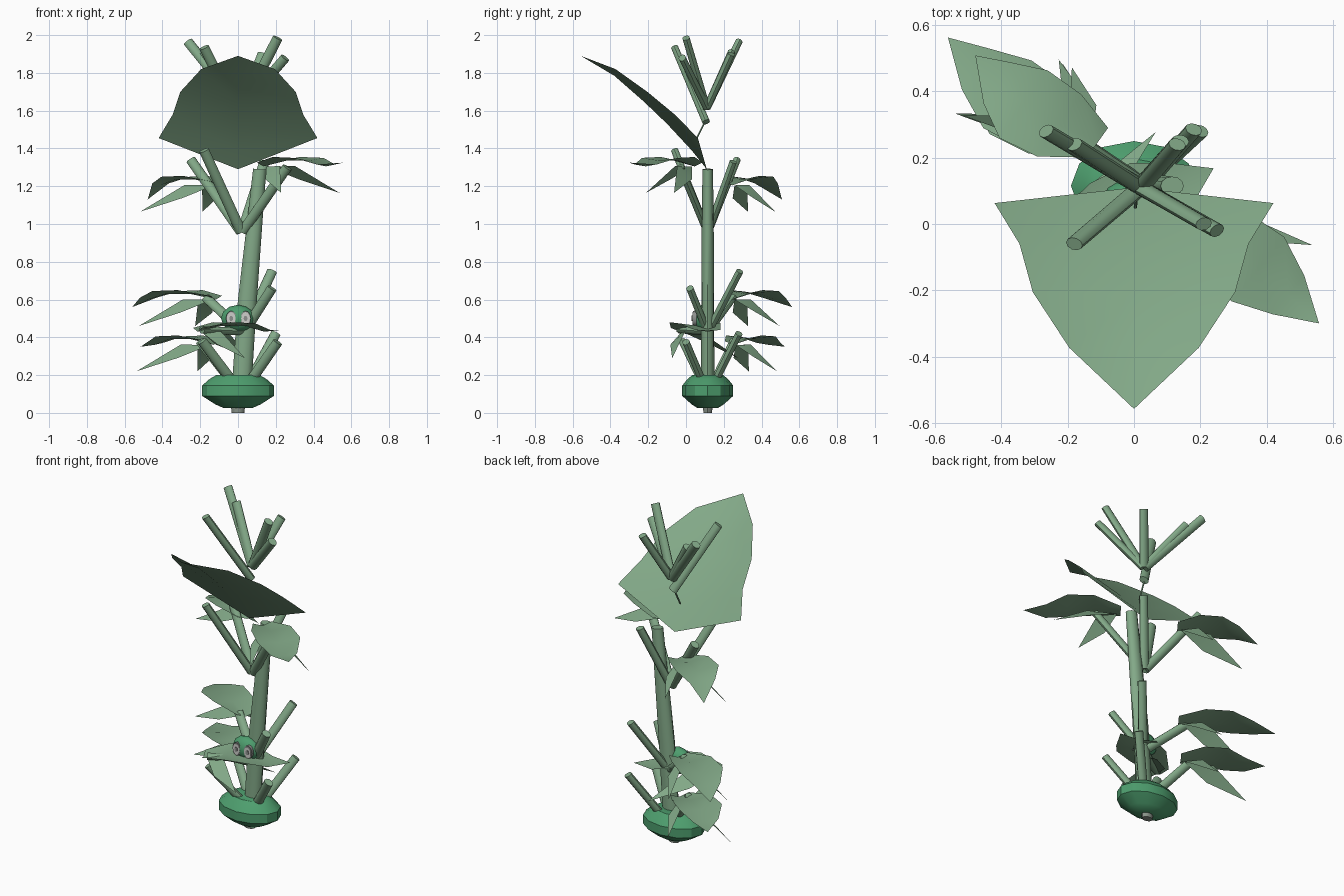
import bpy, bmesh, math
from mathutils import Vector

if "Cube" in bpy.data.objects:
    bpy.data.objects.remove(bpy.data.objects["Cube"])


def material(name, rgb):
    m = bpy.data.materials.new(name)
    m.diffuse_color = (*rgb, 1)
    m.use_nodes = True
    m.node_tree.nodes["Principled BSDF"].inputs["Base Color"].default_value = m.diffuse_color
    return m


LEAF = material("leaf_green", (0.225, 0.395, 0.245))
STALK = material("stalk_green", (0.225, 0.395, 0.245))
BULB = material("bulb_green", (0.075, 0.34, 0.155))
GREY = material("root_grey", (0.25, 0.29, 0.25))
WHITE = material("eye_white", (0.62, 0.62, 0.6))
DARK = material("eye_grey", (0.27, 0.28, 0.27))


def mesh_object(name, verts, faces, mat, angle=None):
    me = bpy.data.meshes.new(name)
    me.from_pydata([tuple(v) for v in verts], [], faces)
    bm = bmesh.new()
    bm.from_mesh(me)
    bmesh.ops.remove_doubles(bm, verts=bm.verts, dist=0.0005)
    bmesh.ops.recalc_face_normals(bm, faces=bm.faces)
    bm.to_mesh(me)
    bm.free()
    me.materials.append(mat)
    ob = bpy.data.objects.new(name, me)
    bpy.context.collection.objects.link(ob)
    if sum(f.normal.z * f.area for f in me.polygons) < -1e-4:
        me.flip_normals()
    if angle:
        bpy.context.view_layer.objects.active = ob
        ob.select_set(True)
        bpy.ops.object.shade_smooth_by_angle(angle=math.radians(angle))
        ob.select_set(False)
    return ob


def tube(name, rings, mat, sides=10, angle=None):
    """Capped tube; rings are (centre, radius_a, radius_b) across the tube's direction."""
    axis = (Vector(rings[-1][0]) - Vector(rings[0][0])).normalized()
    b = axis.cross(Vector((1, 0, 0))).normalized()
    a = b.cross(axis).normalized()
    verts, faces = [], []
    for c, ra, rb in rings:
        for i in range(sides):
            t = 2 * math.pi * i / sides
            verts.append(Vector(c) + a * ra * math.cos(t) + b * rb * math.sin(t))
    for r in range(len(rings) - 1):
        for i in range(sides):
            j = (i + 1) % sides
            faces.append((r * sides + i, r * sides + j, (r + 1) * sides + j, (r + 1) * sides + i))
    faces.append(tuple(reversed(range(sides))))
    faces.append(tuple(range((len(rings) - 1) * sides, len(rings) * sides)))
    return mesh_object(name, verts, faces, mat, angle)


def leaf(name, base, direction, stations):
    """Cupped blade; stations are (along_mid, z_mid, along_rim, half_width, z_rim, sideways)."""
    base = Vector(base)
    u = Vector((*direction, 0)).normalized()
    p = Vector((-u.y, u.x, 0))
    up = Vector((0, 0, 1))
    verts, faces = [], []
    for am, zm, ar, h, zr, s in stations:
        verts += [base + u * ar + p * (s + h) + up * zr,
                  base + u * am + p * s + up * zm,
                  base + u * ar + p * (s - h) + up * zr]
    for r in range(len(stations) - 1):
        k = 3 * r
        faces += [(k, k + 3, k + 4, k + 1), (k + 1, k + 4, k + 5, k + 2)]
    mesh_object(name, verts, faces, LEAF, 60)


def frond(name, base, direction, droop, size=1.0, bend=1.0):
    """One broad blade with a hanging pointed leaflet on each side."""
    rows = [(0.0, 0.0, 0.055, 0.02, 0.0), (0.15, 0.03, 0.115, 0.05, 0.025),
            (0.30, 0.03, 0.125, 0.045, 0.035), (0.42, 0.0, 0.075, 0.01, 0.028),
            (0.545, droop, 0.0, droop, 0.0)]
    leaf(name + "_blade", base, direction,
         [(a * size, zm, a * size, h, zr, s * bend) for a, zm, h, zr, s in rows])
    u = Vector((*direction, 0)).normalized()
    p = Vector((-u.y, u.x, 0))
    for side, along, out in (("left", 0.38, 0.17), ("right", 0.235 * size, -0.14)):
        b = Vector(base) + u * 0.02
        tip = Vector(base) + u * along + p * out + Vector((0, 0, -0.14))
        # outer edge hangs lower than the inner one
        flat = (tip - b).cross(Vector((0, 0, 1))).normalized() * 0.04
        if flat.dot(p) * out < 0:
            flat = -flat
        flat.z = -0.035
        mid = b.lerp(tip, 0.42) + Vector((0, 0, 0.025))
        mesh_object(name + "_leaflet_" + side, [b, mid + flat, tip, mid - flat, mid],
                    [(0, 4, 1), (1, 4, 2), (2, 4, 3), (3, 4, 0)], LEAF, 60)


# Bulb at the foot, wider across than deep, with a short root
CY = 0.115
tube("bulb", [((0, CY, z), r, r * 0.71) for z, r in
              ((0.025, 0.075), (0.045, 0.12), (0.09, 0.19), (0.145, 0.19), (0.18, 0.15), (0.2, 0.115))],
     BULB, 12, 33)
tube("root", [((0, CY, 0), 0.033, 0.024), ((0, CY, 0.04), 0.038, 0.027)], GREY, 10, 40)

# Leaning trunk
tube("trunk", [((0.02, CY, 0.15), 0.052, 0.035), ((0.05, CY, 0.6), 0.05, 0.034),
               ((0.083, CY, 0.95), 0.042, 0.032), ((0.115, CY, 1.29), 0.035, 0.028)], STALK, 12, 40)

# Tiers of stalks fanned around the trunk: base point, then stalk tips
TIERS = {
    "foot": ((0.02, 0.115, 0.17), [(0.21, 0, 0.375), (-0.2, 0.25, 0.38), (-0.19, -0.02, 0.38), (0.2, 0.28, 0.42)]),
    "lower": ((0.03, 0.115, 0.43), [(0.18, 0.02, 0.66), (-0.17, 0.25, 0.61), (-0.19, -0.03, 0.44), (0.18, 0.285, 0.75)]),
    "upper": ((0.02, 0.115, 0.96), [(0.26, -0.03, 1.3), (-0.25, 0.27, 1.34), (-0.18, -0.06, 1.39), (0.14, 0.25, 1.33)]),
    "crown": ((0.02, 0.11, 1.62), [(0.25, -0.02, 1.88), (0.21, 0.0, 1.985), (-0.265, 0.28, 1.965),
                                   (-0.18, 0.24, 1.91), (-0.18, -0.06, 1.935), (0.13, 0.24, 1.9)]),
}
for tier, (base, tips) in TIERS.items():
    base = Vector(base)
    for n, tip in enumerate(tips):
        tip = Vector(tip)
        start = base + Vector((tip.x - base.x, tip.y - base.y, 0)) * (0.25 if tier == "foot" else 0.02)
        if tier == "crown" and n == 4:
            start.z = 1.54
        tube(f"{tier}_stalk_{n + 1}", [(start, 0.028, 0.021), (tip, 0.027, 0.02)], STALK, 10, 40)

# Fronds carried by the stalks
OUT_LEFT = (-0.448, 0.32)
frond("foot_frond", (-0.13, 0.25, 0.36), OUT_LEFT, -0.01, 0.87)
frond("lower_frond", (-0.117, 0.245, 0.60), OUT_LEFT, -0.04)
frond("upper_left_frond", (-0.11, 0.245, 1.205), OUT_LEFT, -0.075, 0.83)
frond("upper_right_frond", (0.135, 0.045, 1.305), (0.775, -0.632), 0.02, 1.0, 0.3)
frond("front_frond", (-0.215, -0.03, 0.43), (0.92, 0.40), 0.01, 0.91, -0.3)

# Large cupped leaf leaning forward, with a thin stem to the crown
leaf("great_leaf", (0, 0.11, 0), (0, -1), [
    (0.0, 1.29, 0.0, 0.0, 1.29, 0),
    (0.08, 1.39, 0.047, 0.42, 1.455, 0),
    (0.21, 1.53, 0.17, 0.345, 1.58, 0),
    (0.33, 1.645, 0.315, 0.305, 1.70, 0),
    (0.49, 1.785, 0.483, 0.195, 1.82, 0),
    (0.667, 1.89, 0.667, 0.0, 1.89, 0)])
tube("great_leaf_stem", [((0.004, 0.05, 1.44), 0.005, 0.005), ((0.01, 0.11, 1.56), 0.005, 0.005)], STALK, 6)

# Small head peeking out in front of the trunk, with two ringed eyes
tube("head", [((0, 0.085 + 0.05 * math.sin(a), 0.5), 0.09 * math.cos(a), 0.072 * math.cos(a))
              for a in (-1.4, -1.0, -0.5, 0, 0.5, 1.0, 1.4)], BULB, 12, 40)
for side, x in (("left", -0.036), ("right", 0.04)):
    for part, r, depth, mat in (("rim", 0.031, 0.038, DARK), ("white", 0.026, 0.034, WHITE),
                                ("pupil", 0.011, 0.03, DARK)):
        tube(f"{side}_eye_{part}", [((x, depth, 0.5), r * 0.9, r * 1.3), ((x, 0.065, 0.5), r * 0.9, r * 1.3)],
             mat, 12, 40)
